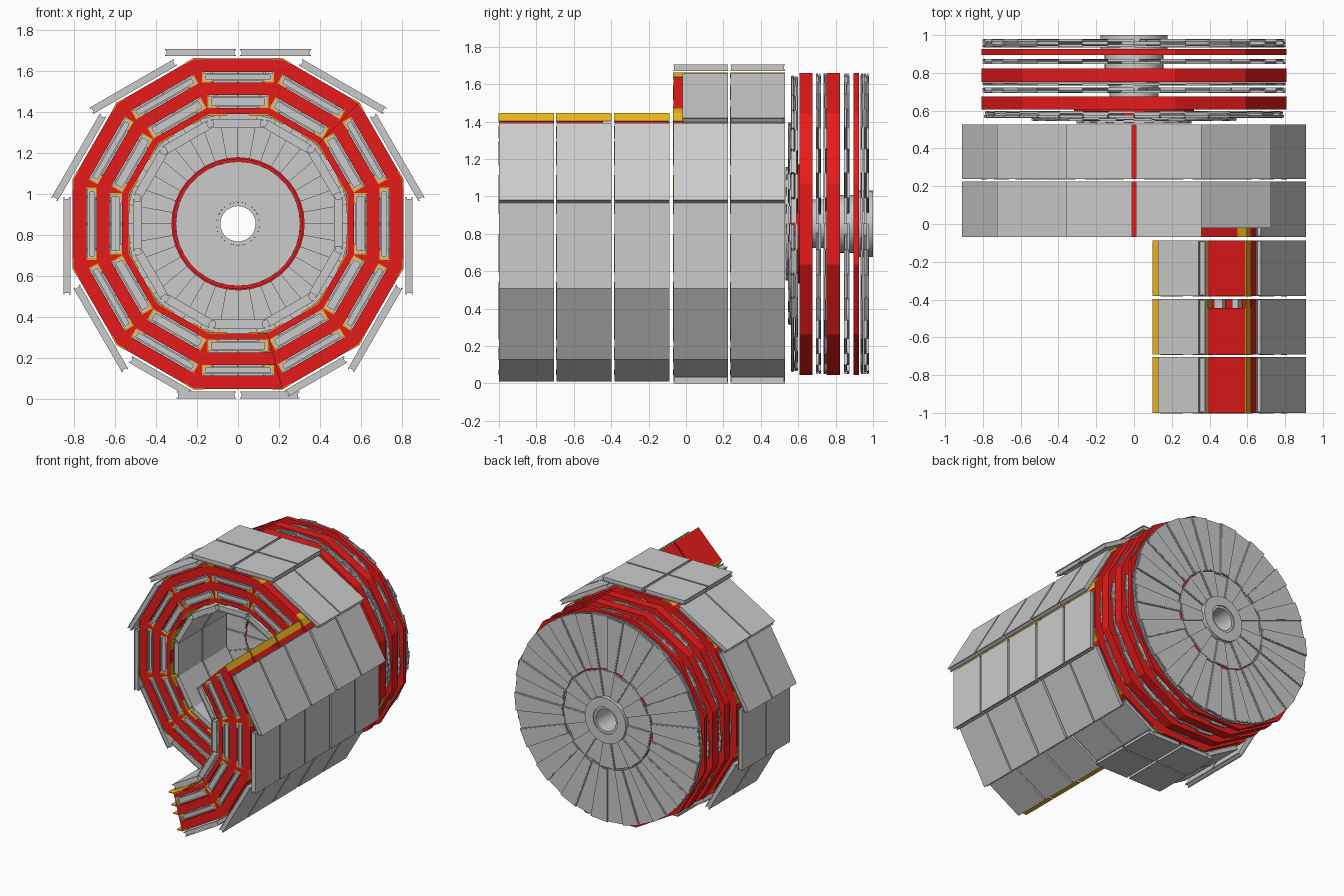
import bpy, bmesh
from math import sin, cos, tan, radians, pi

if "Cube" in bpy.data.objects:
    bpy.data.objects.remove(bpy.data.objects["Cube"])

CZ = 0.853                      # height of the detector axis
T15 = tan(radians(15))


def material(name, rgb):
    m = bpy.data.materials.new(name)
    m.diffuse_color = (*rgb, 1)
    m.use_nodes = True
    m.node_tree.nodes["Principled BSDF"].inputs["Base Color"].default_value = m.diffuse_color
    return m


RED = material("red_iron", (0.80, 0.01, 0.01))
YELLOW = material("yellow_bracket", (0.80, 0.45, 0.01))


class Part:
    """Collects prisms extruded along y into one object."""
    def __init__(self, name, mat=None):
        self.name, self.mat, self.bm = name, mat, bmesh.new()

    def prism(self, pts, y0, y1):
        n = len(pts)
        a = [self.bm.verts.new((x, y0, z)) for x, z in pts]
        b = [self.bm.verts.new((x, y1, z)) for x, z in pts]
        self.bm.faces.new(a)
        self.bm.faces.new(b[::-1])
        for i in range(n):
            j = (i + 1) % n
            self.bm.faces.new((a[j], a[i], b[i], b[j]))

    def sector(self, deg, rt, y0, y1):
        """Prism from (radial, tangential) points on the side facing deg."""
        c, s = cos(radians(deg)), sin(radians(deg))
        self.prism([(r * c - t * s, CZ + r * s + t * c) for r, t in rt], y0, y1)

    def slab(self, deg, r0, r1, t0, t1, y0, y1):
        self.sector(deg, [(r0, t0), (r1, t0), (r1, t1), (r0, t1)], y0, y1)

    def ring(self, inner, outer, y0, y1, n=48):
        """Hollow ring; outer is a function of the angle."""
        rows = []
        for i in range(n):
            a = 2 * pi * i / n
            ro = outer(a)
            rows.append([self.bm.verts.new((r * cos(a), y, CZ + r * sin(a)))
                         for r, y in ((inner, y0), (ro, y0), (ro, y1), (inner, y1))])
        for i in range(n):
            p, q = rows[i], rows[(i + 1) % n]
            for k in range(4):
                l = (k + 1) % 4
                self.bm.faces.new((p[k], q[k], q[l], p[l]))

    def done(self, smooth=False):
        bmesh.ops.recalc_face_normals(self.bm, faces=self.bm.faces)
        me = bpy.data.meshes.new(self.name)
        self.bm.to_mesh(me)
        self.bm.free()
        ob = bpy.data.objects.new(self.name, me)
        bpy.context.collection.objects.link(ob)
        if self.mat:
            me.materials.append(self.mat)
        if smooth:
            bpy.context.view_layer.objects.active = ob
            ob.select_set(True)
            bpy.ops.object.shade_smooth_by_angle(angle=radians(30))
            ob.select_set(False)


def dodecagon(ap):
    return lambda a: ap / cos((a + pi / 12) % (pi / 6) - pi / 12)


def circle(r):
    return lambda a: r


# Barrel: three cut-open wheels in front, two complete wheels behind
CUT = [30, 0, -30, -60]
FULL = list(range(-60, 300, 30))
WHEELS = [(-1.0, -0.705, CUT), (-0.692, -0.397, CUT), (-0.382, -0.087, CUT),
          (-0.068, 0.225, FULL), (0.237, 0.528, FULL)]
IRON = [(0.535, 0.566), (0.628, 0.69), (0.74, 0.807)]
# radial range and half width of the chambers in each gap
GAPS = [(0.566, 0.628, 0.142), (0.69, 0.74, 0.168)]

for w, (y0, y1, sides) in enumerate(WHEELS, 1):
    iron = Part(f"wheel_{w}_iron", RED)
    yel = Part(f"wheel_{w}_brackets", YELLOW)
    chm = Part(f"wheel_{w}_chambers")
    pan = Part(f"wheel_{w}_outer_panels")
    for d in sides:
        notch = w == 2 and d == 30
        for r0, r1 in IRON:
            hi = 0.19 if notch else T15
            iron.sector(d, [(r0, -r0 * T15), (r1, -r1 * T15),
                            (r1, r1 * hi), (r0, r0 * hi)], y0, y1)
            if notch:           # shortened upper edge on the second wheel
                iron.sector(d, [(r0, r0 * hi), (r1, r1 * hi),
                                (r1, r1 * T15), (r0, r0 * T15)], y0, -0.445)
        for r0, r1, h in GAPS:
            # chamber: core with two wider cover sheets and end caps
            chm.slab(d, r0 + 0.014, r1 - 0.014, -h + 0.012, h - 0.012, y0 + 0.008, y1 - 0.008)
            for ra in (r0 + 0.006, r1 - 0.014):
                chm.slab(d, ra, ra + 0.008, -h, h, y0, y1)
            for s in (-1, 1):
                t0, t1 = sorted((s * h, s * (h - 0.012)))
                chm.slab(d, r0 + 0.006, r1 - 0.006, t0, t1, y0, y1)
                # corner post and its yellow lining
                ye = -0.445 if notch and s > 0 else y1
                g = s * (h + 0.008)
                iron.sector(d, [(r0, g), (r1, g), (r1, s * r1 * T15), (r0, s * r0 * T15)], y0, ye)
                t0, t1 = sorted((s * h, g))
                yel.slab(d, r0, r1, t0, t1, y0 - 0.002, ye)
                t0, t1 = sorted((s * (h - 0.04), s * h))
                yel.slab(d, r0, r0 + 0.006, t0, t1, y0 - 0.002, ye)
        # yellow strips on bore and outside near each corner
        for s in (-1, 1):
            for r, wd in ((0.529, 0.09), (0.803, 0.05)):
                e = s * (r + 0.006) * T15
                t0, t1 = sorted((e, e - s * wd))
                yel.slab(d, r, r + 0.006, t0, t1, y0 - 0.002, y1)
        # innermost chambers lining the bore
        chm.slab(d, 0.475, 0.505, -0.112, 0.122, y0 + 0.005, y1 - 0.005)
        for ra in (0.468, 0.505):
            chm.slab(d, ra, ra + 0.007, -0.122, 0.132, y0, y1)
        # outermost chamber panels
        f = 1 if d < 90 else -1
        if d == 90:
            spans = [(-0.357, -0.01), (0.01, 0.357)]
        elif d in (270, -90):
            spans = [(-0.30, -0.01), (0.01, 0.30)]
        elif d in (-60, 240):
            spans = [(-0.21, 0.125)]
        else:
            spans = [(-0.345, 0.13)]
        ys = -0.02 if (w == 4 and d == 60) else y0
        for a, b in spans:
            t0, t1 = sorted((f * a, f * b))
            pan.slab(d, 0.824, 0.847, t0 + 0.008, t1 - 0.008, ys + 0.004, y1 - 0.004)
            for ra in (0.818, 0.847):
                pan.slab(d, ra, ra + 0.006, t0, t1, ys, y1)
    # bracket ends left on the open bottom edge of cut wheels
    if sides is CUT:
        for r in (0.529, 0.622, 0.684, 0.803):
            yel.slab(-90, r, r + 0.006, r * T15 - 0.045, r * T15, y0, y1)
    for p in (iron, yel, chm, pan):
        p.done()

# Endcap iron discs
for i, (y0, y1) in enumerate([(0.606, 0.676), (0.752, 0.824), (0.895, 0.926)], 1):
    disc = Part(f"endcap_disc_{i}", RED)
    disc.ring(0.1, dodecagon(0.807), y0, y1)
    disc.done()


def fan(name, r0, r1, n, y, th, step=0.0):
    """Ring of wedge chambers, every other one shifted along y."""
    p = Part(name)
    k = tan(pi / n)
    for i in range(n):
        yc = y + (step if i % 2 else -step)
        d = 360 * (i + 0.5) / n
        g = 0.0025 if step == 0 else -0.002
        a, b = r0 * k - g, r1 * k - g
        p.sector(d, [(r0, -a), (r1, -b), (r1, b), (r0, a)], yc - th / 2, yc + th / 2)
        # raised cover on both faces
        m = 0.006
        p.sector(d, [(r0 + m, -a + m), (r1 - m, -b + m), (r1 - m, b - m), (r0 + m, a - m)],
                 yc - th / 2 - 0.002, yc + th / 2 + 0.002)
    p.done()


# Chambers in front of the first disc
fan("first_inner_fan", 0.105, 0.303, 36, 0.545, 0.018, 0.003)
fan("first_middle_fan", 0.322, 0.54, 36, 0.556, 0.010, 0.004)
fan("first_outer_fan", 0.545, 0.79, 36, 0.570, 0.012)
fan("first_back_fan", 0.33, 0.785, 36, 0.588, 0.010, 0.003)
collar = Part("first_red_collar", RED)
collar.ring(0.304, circle(0.318), 0.55, 0.606)
collar.done(True)

# Chambers behind each disc: 18 inner and 36 outer wedges
for i, y in enumerate([0.708, 0.860, 0.965], 2):
    fan(f"endcap_{i}_inner_fan", 0.15 + 0.01 * (i - 2), 0.375, 18, y, 0.010, 0.007)
    fan(f"endcap_{i}_outer_fan", 0.385, 0.80, 36, y, 0.010, 0.007)
for i, y in enumerate([0.742, 0.942], 2):
    fan(f"endcap_{i}_thin_fan", 0.38, 0.80, 36, y, 0.008, 0.002)

# Hub rings and beam sleeve along the axis
hub = Part("hub_rings")
for r, y0, y1 in [(0.105, 0.535, 0.99), (0.13, 0.676, 0.752),
                  (0.155, 0.824, 0.895), (0.177, 0.926, 1.0)]:
    hub.ring(0.086 if r < 0.11 else 0.104, circle(r), y0, y1)
hub.done(True)
